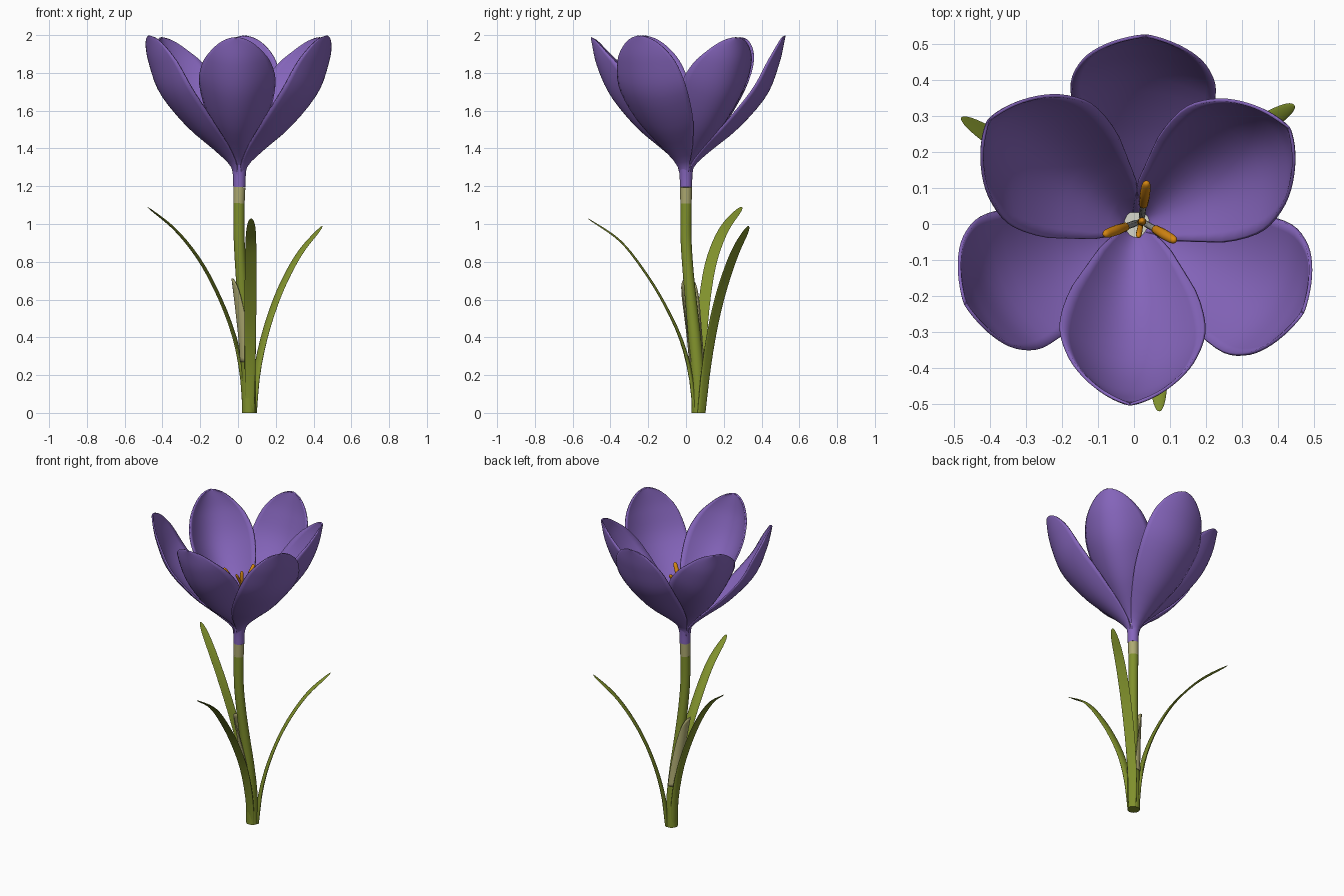
import bpy, math
from mathutils import Vector as V

if "Cube" in bpy.data.objects:
    bpy.data.objects.remove(bpy.data.objects["Cube"])


def material(name, rgb):
    m = bpy.data.materials.new(name)
    m.diffuse_color = (*rgb, 1)
    m.use_nodes = True
    m.node_tree.nodes["Principled BSDF"].inputs["Base Color"].default_value = m.diffuse_color
    return m


PURPLE = material("petal purple", (0.235, 0.13, 0.50))
GREEN = material("leaf green", (0.215, 0.28, 0.025))
BEIGE = material("pale sheath", (0.42, 0.40, 0.165))
ORANGE = material("stamen orange", (0.66, 0.24, 0.006))
WHITE = material("throat white", (0.68, 0.68, 0.60))
GREY = material("filament grey", (0.35, 0.35, 0.33))


def spline(pts, t):
    """Catmull-Rom value at t in 0..1; points are numbers or tuples."""
    if not isinstance(pts[0], (tuple, list, V)):
        return spline([(p, 0, 0) for p in pts], t).x
    p = [V(q) for q in pts]
    p = [2 * p[0] - p[1]] + p + [2 * p[-1] - p[-2]]
    x = min(max(t, 0), 1) * (len(pts) - 1)
    i = min(int(x), len(pts) - 2)
    f = x - i
    a, b, c, d = p[i:i + 4]
    return 0.5 * (2 * b + (c - a) * f + (2 * a - 5 * b + 4 * c - d) * f ** 2
                  + (3 * b - a - 3 * c + d) * f ** 3)


def make(name, verts, faces, mat, solid=0):
    me = bpy.data.meshes.new(name)
    me.from_pydata([tuple(v) for v in verts], [], faces)
    me.materials.append(mat)
    me.update()
    me.shade_smooth()
    me.set_sharp_from_angle(angle=math.radians(50))
    ob = bpy.data.objects.new(name, me)
    bpy.context.collection.objects.link(ob)
    if solid:
        mod = ob.modifiers.new("thickness", "SOLIDIFY")
        mod.thickness = solid
        mod.offset = 0
    return ob


def grid_faces(rows, cols, closed=False):
    n = cols if closed else cols - 1
    return [(r * cols + c, r * cols + (c + 1) % cols,
             (r + 1) * cols + (c + 1) % cols, (r + 1) * cols + c)
            for r in range(rows - 1) for c in range(n)]


def sweep(name, path, width, thick, mat, side=(1, 0, 0), bend=0, tip=0, rows=28, n=20):
    """Elliptical section swept along a path; tip rounds off the end, bend channels it."""
    side = V(side).normalized()
    verts = []
    for r in range(rows):
        k = r / (rows - 1)
        t = 1 - (1 - k) ** 2 if tip else k
        tan = (spline(path, min(t + .01, 1)) - spline(path, max(t - .01, 0))).normalized()
        nor = tan.cross(side).normalized()
        s = nor.cross(tan)
        f = max(math.sqrt(max(1 - t ** tip, 0)), .03) if tip else 1
        w, h = spline(width, t) * f, spline(thick, t) * f
        c = spline(path, t)
        if r == 0 and c.z == 0:        # flat foot on the ground
            flat = V((-side.y, side.x, 0))
            nor, s = flat * (1 if nor.dot(flat) > 0 else -1), side
        for j in range(n):
            a = 2 * math.pi * j / n
            verts.append(c + s * w * math.cos(a)
                         + nor * (h * math.sin(a) + bend * w * math.cos(a) ** 2))
    faces = grid_faces(rows, n, True)
    faces += [tuple(reversed(range(n))), tuple(range((rows - 1) * n, rows * n))]
    return make(name, verts, faces, mat)


# Stem, pale neck and purple flower tube
STEM = [(.058, .066, 0), (.055, .062, .185), (.045, .048, .37), (.03, .03, .555),
        (.016, .012, .74), (.006, 0, .925), (.005, 0, 1.11)]
R = [.037, .036, .034, .031, .029, .029, .03]
sweep("stem", STEM, R, R, GREEN)
R = [.03, .031, .032]
sweep("neck", [(.005, 0, 1.11), (.006, 0, 1.152), (.007, 0, 1.195)], R, R, BEIGE, rows=6)
R = [.032, .034, .040]
sweep("flower_tube", [(.007, 0, 1.195), (.007, 0, 1.255), (.007, 0, 1.315)], R, R, PURPLE, rows=10)
R = [.038] * 3
sweep("throat", [(.01, 0, 1.31), (.01, 0, 1.317), (.01, 0, 1.325)], R, R, WHITE, rows=3)

# Pale open sheath round the left of the stem, rising to a point
rows, cols = 20, 31
verts = []
for r in range(rows):
    k = r / (rows - 1)
    for j in range(cols):
        u = 2 * j / (cols - 1) - 1
        z = .27 + .44 * (1.005 - abs(u) ** 3) * k
        c = spline(STEM, z / 1.11)
        a = math.radians(185 + 120 * u)
        rad = .038 + .012 * ((z - .27) / .44) ** 2
        verts.append((c.x + rad * math.cos(a), c.y + rad * math.sin(a), z))
make("sheath", verts, grid_faces(rows, cols), BEIGE, .005)

# Three arching leaves: path and width direction
LEAVES = {
    "left": ([(.038, .072, 0), (.022, .076, .2), (-.02, .083, .4), (-.095, .1, .6),
              (-.2, .135, .8), (-.33, .2, .965), (-.48, .295, 1.09)], (.2, 1, 0)),
    "right": ([(.08, .08, 0), (.096, .1, .2), (.132, .127, .385), (.185, .163, .56),
               (.25, .207, .715), (.335, .262, .862), (.445, .33, .99)], (-.25, .365, 0)),
    "front": ([(.063, .05, 0), (.064, .025, .2), (.065, -.025, .385), (.066, -.105, .56),
               (.067, -.21, .735), (.068, -.348, .91), (.07, -.52, 1.03)], (1, 0, 0)),
}
for key, (path, side) in LEAVES.items():
    sweep("leaf_" + key, path, [.024, .028, .03, .031, .031, .029, .026],
          [.014, .012, .009, .007, .006, .005, .004], GREEN, side=side, bend=-.15, tip=18)


def petal(name, angle, rib, cup, half):
    """Cupped petal grown along a rib given as (radius, 0, height)."""
    rows, cols = 28, 19
    a = math.radians(angle)
    out, lat = V((math.cos(a), math.sin(a), 0)), V((-math.sin(a), math.cos(a), 0))
    verts = []
    for r in range(rows):
        t = 1 - (1 - r / (rows - 1)) ** 2
        p = spline(rib, t)
        d = (spline(rib, min(t + .02, 1)) - spline(rib, max(t - .02, 0))).normalized()
        w = half * spline([.10, .18, .47, .82, 1.02, 1.02, .9], t) * max(math.sqrt(max(1 - t ** 6, 0)), .01)
        for c in range(cols):
            u = 2 * c / (cols - 1) - 1
            e = cup * w * u * u * (1 - .6 * t ** 5)
            verts.append(V((.006, 0, 0)) + out * (p.x - d.z * e) + lat * w * u
                         + V((0, 0, p.z + d.x * e)))
    make(name, verts, grid_faces(rows, cols), PURPLE, .009)


# Three inner petals over three flatter outer petals
INNER = [(.018, 0, 1.25), (.035, 0, 1.315), (.115, 0, 1.392), (.26, 0, 1.515),
         (.395, 0, 1.68), (.468, 0, 1.84), (.5, 0, 1.985)]
OUTER = [(.024, 0, 1.24), (.042, 0, 1.31), (.13, 0, 1.392), (.275, 0, 1.51),
         (.422, 0, 1.68), (.49, 0, 1.85), (.523, 0, 1.995)]
for i, a in enumerate((-92, 32, 145)):
    petal("inner_petal_%d" % (i + 1), a, INNER, .74, .205)
for i, a in enumerate((87, 205, -28)):
    petal("outer_petal_%d" % (i + 1), a, OUTER, .36, .205)

# Three stamens: grey filament and orange anther
for i, deg in enumerate((82, 200, -30)):
    a = math.radians(deg)
    c, s = math.cos(a), math.sin(a)

    def at(r, z):
        return (.02 + r * c, .008 + r * s, z)
    sweep("filament_%d" % (i + 1), [at(.012, 1.3), at(.028, 1.44), at(.05, 1.57)],
          [.009] * 3, [.009] * 3, GREY, side=(-s, c, 0), rows=10, n=10)
    sweep("anther_%d" % (i + 1), [at(.046, 1.56), at(.072, 1.62), at(.11, 1.675)],
          [.012, .014, .012], [.011, .012, .011], ORANGE, side=(-s, c, 0), tip=20, rows=14, n=12)

# Central style with a small curled branch
R = [.008, .009, .014]
sweep("style", [(.015, .002, 1.3), (.02, .004, 1.5), (.023, .008, 1.67)], R, R, ORANGE, tip=16, rows=14, n=12)
R = [.007, .008, .009]
sweep("style_branch", [(.02, .004, 1.58), (.016, -.015, 1.62), (.012, -.036, 1.66)], R, R, ORANGE,
      tip=12, rows=10, n=10)
